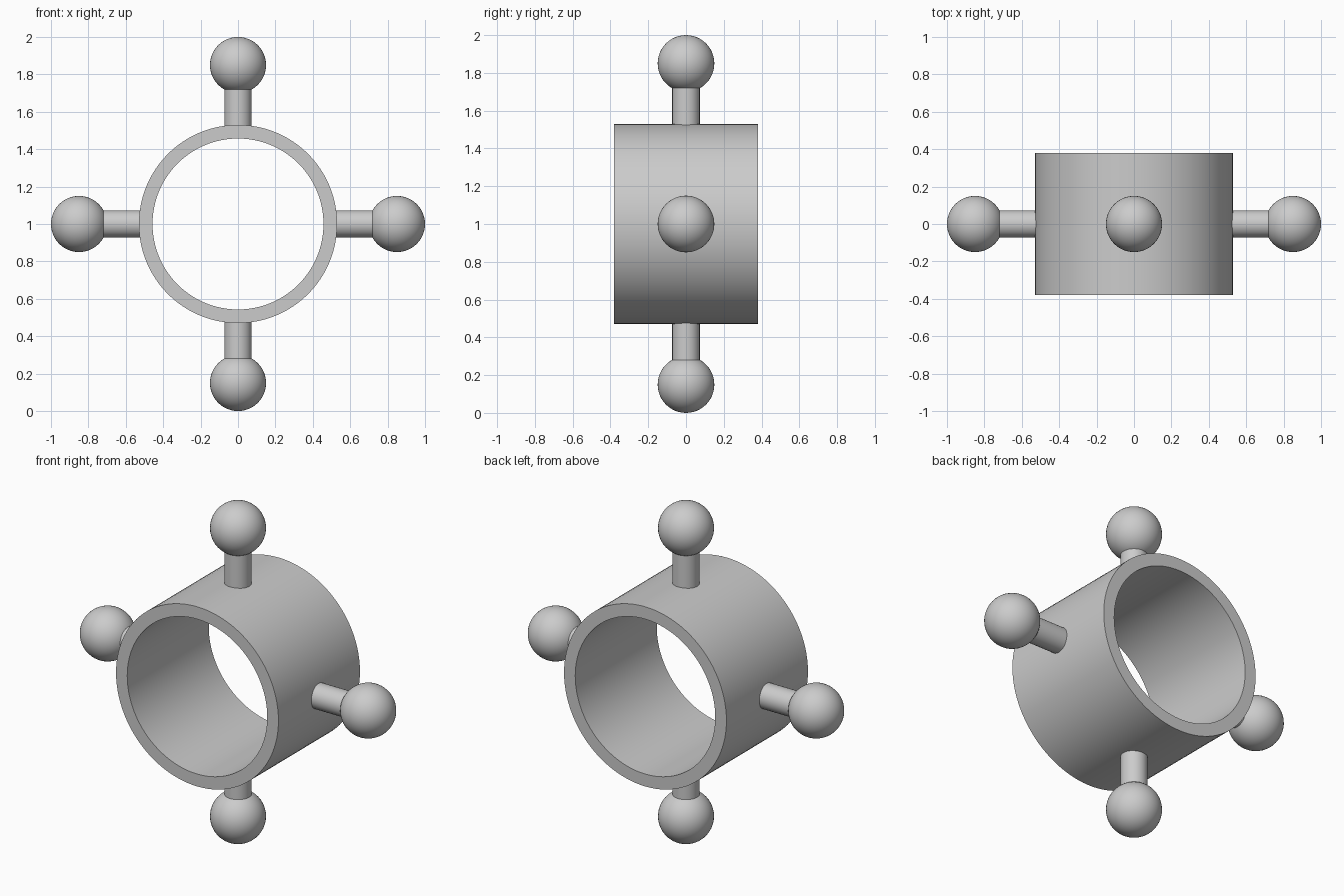
import bpy
import bmesh
from math import pi, sin, cos, radians
from mathutils import Vector

default_cube = bpy.data.objects.get("Cube")
if default_cube:
    bpy.data.objects.remove(default_cube, do_unlink=True)

CENTRE = Vector((0, 0, 1))
RING_OUTER, RING_INNER, RING_HALF_DEPTH = 0.53, 0.457, 0.38
STEM_RADIUS, STEM_START, STEM_END = 0.073, 0.51, 0.75
BALL_RADIUS, BALL_DISTANCE = 0.15, 0.85

grey = bpy.data.materials.new("plain_grey")
grey.use_nodes = True
colour = (0.6, 0.6, 0.6, 1)
grey.diffuse_color = colour
grey.node_tree.nodes["Principled BSDF"].inputs["Base Color"].default_value = colour


def finish(obj, name):
    """Name the part, give it its colour and smooth its curved faces."""
    obj.name = obj.data.name = name
    obj.data.materials.append(grey)
    bpy.ops.object.select_all(action="DESELECT")
    obj.select_set(True)
    bpy.context.view_layer.objects.active = obj
    bpy.ops.object.shade_smooth_by_angle(angle=radians(35))


# Open ring: a rectangular section spun about the front-to-back axis
bm = bmesh.new()
section = [(RING_INNER, -1), (RING_OUTER, -1), (RING_OUTER, 1), (RING_INNER, 1)]
verts = [bm.verts.new((r, side * RING_HALF_DEPTH, 0)) for r, side in section]
edges = [bm.edges.new((verts[i], verts[(i + 1) % 4])) for i in range(4)]
bmesh.ops.spin(bm, geom=verts + edges, cent=(0, 0, 0), axis=(0, 1, 0),
               angle=2 * pi, steps=96, use_merge=True)
bmesh.ops.remove_doubles(bm, verts=bm.verts, dist=0.0001)
bmesh.ops.recalc_face_normals(bm, faces=bm.faces)
mesh = bpy.data.meshes.new("ring")
bm.to_mesh(mesh)
bm.free()
ring = bpy.data.objects.new("ring", mesh)
ring.location = CENTRE
bpy.context.collection.objects.link(ring)
finish(ring, "ring")

# Four stems with ball ends, a quarter turn apart
for i, side in enumerate(("top", "left", "bottom", "right")):
    angle = i * pi / 2
    outward = Vector((sin(angle), 0, cos(angle)))
    bpy.ops.mesh.primitive_cylinder_add(
        vertices=48, radius=STEM_RADIUS, depth=STEM_END - STEM_START,
        location=CENTRE + outward * (STEM_START + STEM_END) / 2,
        rotation=(0, angle, 0))
    finish(bpy.context.object, side + "_stem")
    bpy.ops.mesh.primitive_uv_sphere_add(
        segments=48, ring_count=24, radius=BALL_RADIUS,
        location=CENTRE + outward * BALL_DISTANCE, rotation=(0, angle, 0))
    finish(bpy.context.object, side + "_ball")
